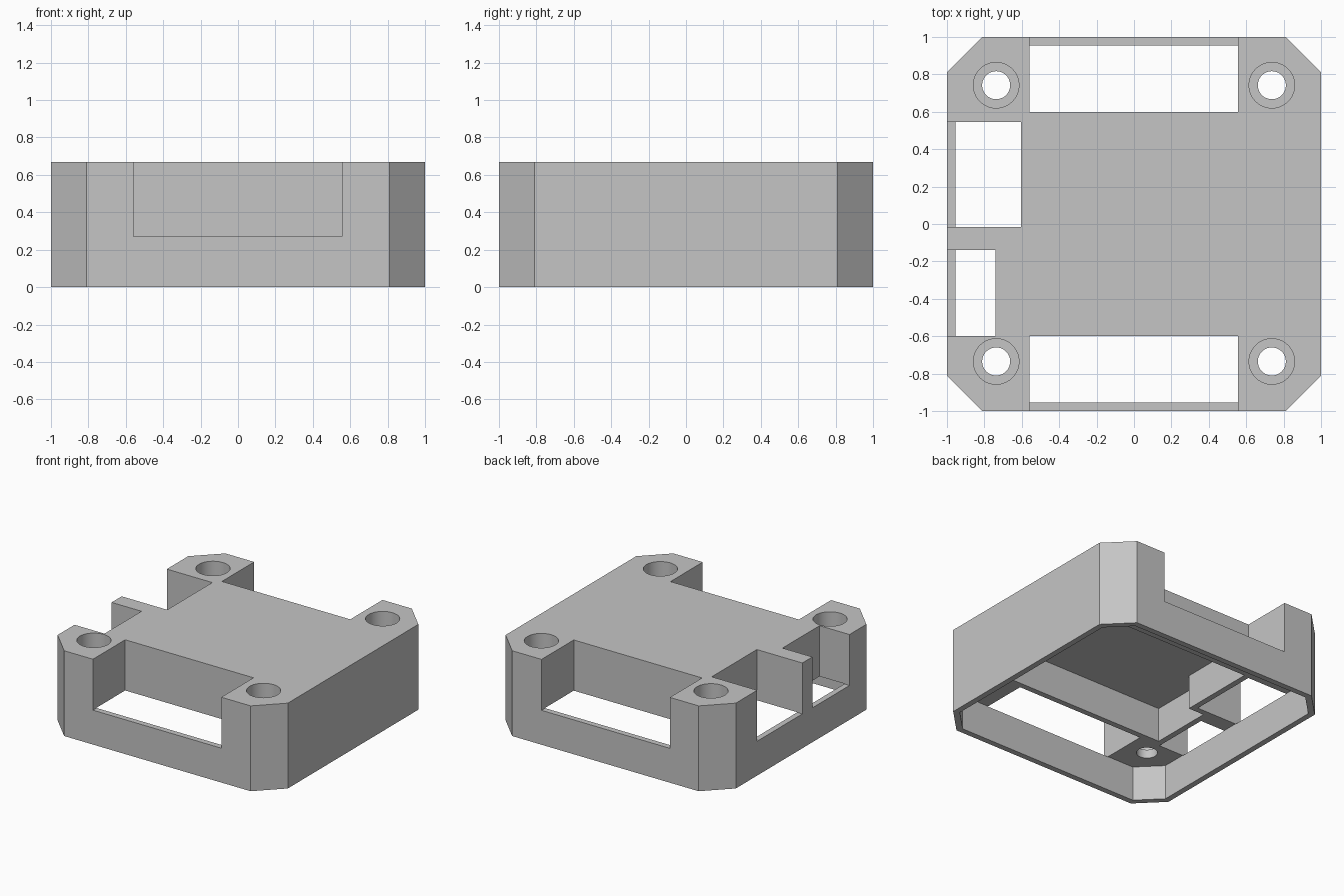
import bpy
import bmesh

if "Cube" in bpy.data.objects:
    bpy.data.objects.remove(bpy.data.objects["Cube"], do_unlink=True)

HEIGHT = 0.67
WALL = 0.045
SILL = 0.27       # lower edge of the side openings
TOP = HEIGHT + 0.1

grey = bpy.data.materials.new("plain grey")
grey.use_nodes = True
grey.diffuse_color = (0.56, 0.56, 0.56, 1)
grey.node_tree.nodes["Principled BSDF"].inputs["Base Color"].default_value = grey.diffuse_color


def prism(name, points, z0, z1):
    """Extrude a flat outline from z0 to z1."""
    bm = bmesh.new()
    base = bm.faces.new([bm.verts.new((x, y, z0)) for x, y in points])
    side = bmesh.ops.extrude_face_region(bm, geom=[base])["geom"]
    for v in side:
        if isinstance(v, bmesh.types.BMVert):
            v.co.z = z1
    bmesh.ops.recalc_face_normals(bm, faces=bm.faces)
    mesh = bpy.data.meshes.new(name)
    bm.to_mesh(mesh)
    bm.free()
    mesh.materials.append(grey)
    obj = bpy.data.objects.new(name, mesh)
    bpy.context.collection.objects.link(obj)
    return obj


def octagon(half, flat):
    return [(half, -flat), (half, flat), (flat, half), (-flat, half),
            (-half, flat), (-half, -flat), (-flat, -half), (flat, -half)]


def box(name, x0, x1, y0, y1, z0, z1):
    return prism(name, [(x0, y0), (x1, y0), (x1, y1), (x0, y1)], z0, z1)


def drill(name, x, y, radius, z0, z1):
    bpy.ops.mesh.primitive_cylinder_add(vertices=40, radius=radius, depth=z1 - z0,
                                        location=(x, y, (z0 + z1) / 2))
    obj = bpy.context.object
    obj.name = name
    obj.data.materials.append(grey)
    return obj


def cut(target, cutter):
    cutter.hide_render = True
    mod = target.modifiers.new("cut", 'BOOLEAN')
    mod.operation = 'DIFFERENCE'
    mod.solver = 'EXACT'
    mod.object = cutter
    bpy.context.view_layer.objects.active = target
    bpy.ops.object.modifier_apply(modifier=mod.name)
    bpy.data.objects.remove(cutter, do_unlink=True)


# Body with chamfered corners
cover = prism("cover", octagon(1, 0.81), 0, HEIGHT)

# Open underside: full-width cavity, then the deeper middle pocket
cut(cover, prism("lower_cavity", octagon(1 - WALL, 0.79), -0.1, SILL + 0.002))
pocket = [(0.955, -0.555), (0.955, 0.555), (-0.56, 0.555),
          (-0.56, -0.06), (-0.695, -0.06), (-0.695, -0.555)]
cut(cover, prism("middle_pocket", pocket, 0.1, 0.54))

# Front and back openings
cut(cover, box("front_opening", -0.56, 0.555, -1.1, -0.6, SILL, TOP))
cut(cover, box("back_opening", -0.56, 0.555, 0.6, 1.1, SILL, TOP))

# Two openings on the right side with a divider between
cut(cover, box("large_side_opening", -1.1, -0.605, -0.015, 0.545, SILL, TOP))
cut(cover, box("small_side_opening", -1.1, -0.74, -0.6, -0.14, SILL, TOP))

# Countersunk screw holes in the corners
for x in (-0.737, 0.737):
    for y in (-0.735, 0.742):
        cut(cover, drill("screw_head_recess", x, y, 0.122, 0.34, TOP))
        cut(cover, drill("screw_hole", x, y, 0.075, 0.1, TOP))

# Round holes smooth, everything else sharp
bpy.ops.object.select_all(action='DESELECT')
cover.select_set(True)
bpy.context.view_layer.objects.active = cover
bpy.ops.object.shade_smooth_by_angle(angle=0.5)
